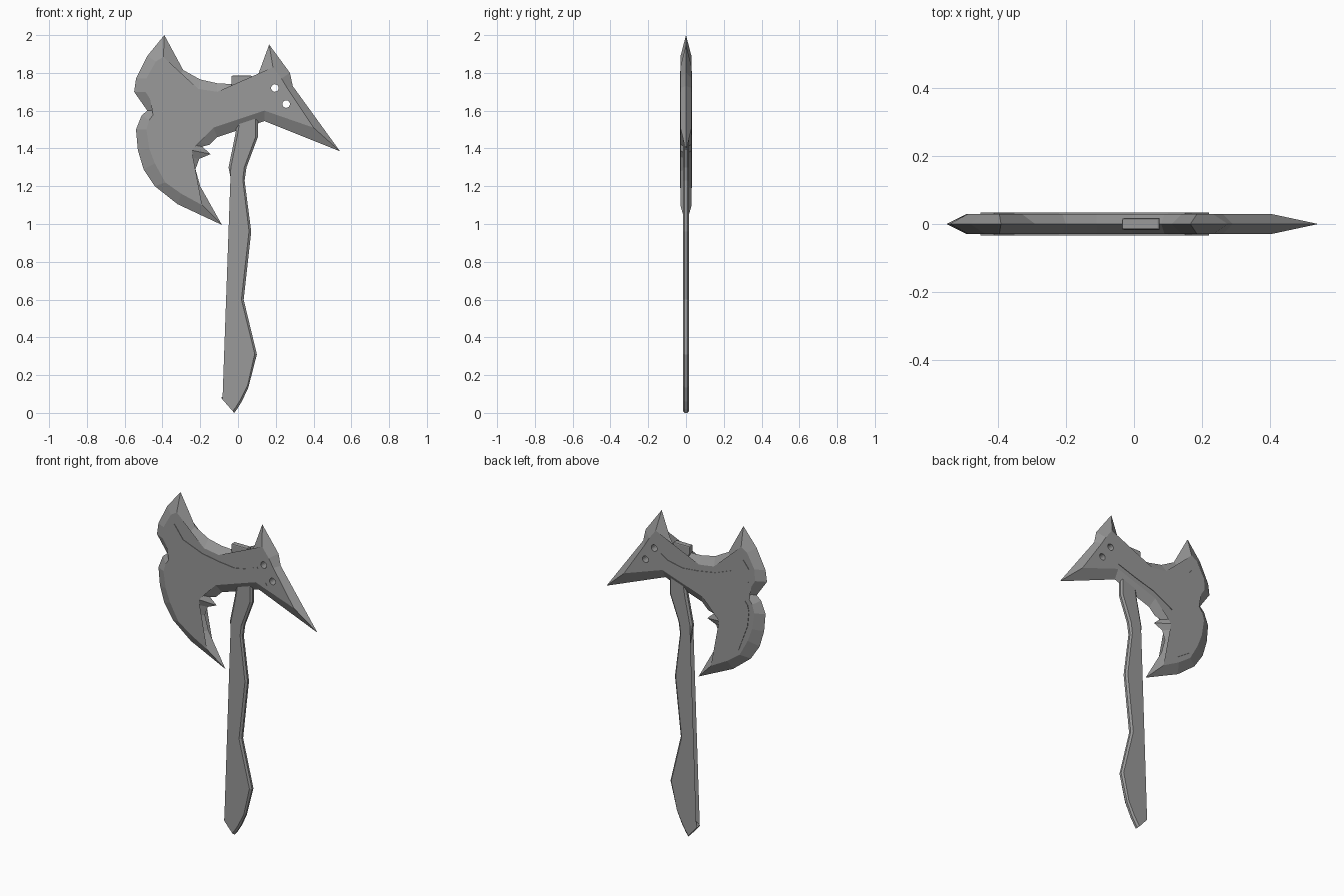
import bpy
import bmesh
from math import radians
from mathutils import Vector

default_cube = bpy.data.objects.get("Cube")
if default_cube:
    bpy.data.objects.remove(default_cube, do_unlink=True)


def make_material(name, colour):
    mat = bpy.data.materials.new(name)
    mat.use_nodes = True
    mat.diffuse_color = colour
    mat.node_tree.nodes["Principled BSDF"].inputs["Base Color"].default_value = colour
    return mat


grey = make_material("steel grey", (0.32, 0.32, 0.32, 1))


def finish(name, bm):
    """Turn a bmesh into a flat shaded object."""
    bmesh.ops.recalc_face_normals(bm, faces=bm.faces)
    mesh = bpy.data.meshes.new(name)
    bm.to_mesh(mesh)
    bm.free()
    mesh.materials.append(grey)
    obj = bpy.data.objects.new(name, mesh)
    bpy.context.scene.collection.objects.link(obj)
    return obj


def slab(name, layers):
    """Loft matching outlines (x, z in hundredths) stacked along y, capped at both ends."""
    bm = bmesh.new()
    rings = [[bm.verts.new((x / 100, y, z / 100)) for x, z in outline]
             for outline, y in layers]
    for low, high in zip(rings, rings[1:]):
        for i in range(len(low)):
            bm.faces.new((low[i - 1], low[i], high[i], high[i - 1]))
    caps = [bm.faces.new(rings[0]), bm.faces.new(rings[-1])]
    bmesh.ops.triangulate(bm, faces=caps)
    return finish(name, bm)


# Axe head: sharp outline in the middle plane, flat plateau on both sides
sharp_edge = [
    # top spike, saddle and rear horn
    (-39, 200), (-29, 181.5), (-20, 176.5), (-11, 174.5), (-2, 174), (8, 174.5),
    (11, 180), (16.5, 195), (27.5, 180), (29, 173), (54, 138.5),
    # underside and the two teeth
    (14, 154.5), (7, 152), (-11, 146), (-15, 142), (-19, 141), (-14.5, 137),
    # beard and lower point
    (-20.5, 134.5), (-22.5, 129), (-20, 120), (-8.5, 99.5),
    # cutting edge with its notch
    (-32, 110.5), (-44, 120), (-50, 129), (-53, 139), (-54, 150), (-51, 157.5),
    (-48, 160), (-55, 170), (-54, 177), (-48, 189),
]
plateau = [
    (-39.5, 188.5), (-33, 176.5), (-21, 171.5), (-11, 170), (0, 169), (9, 171),
    (14, 175), (18.5, 183), (23, 177), (26, 172), (40, 151),
    (14, 160), (5, 157), (-13, 151), (-24.5, 144), (-25, 142), (-24.5, 139),
    (-26.5, 135.5), (-28, 128), (-26, 119), (-19, 110),
    (-30, 116), (-38.5, 122), (-44, 132), (-47, 140), (-48.5, 150), (-47, 155),
    (-43, 160.5), (-49, 170), (-48.5, 177), (-43.5, 186),
]
HALF = 0.03
head = slab("axe_head", [(plateau, -HALF), (sharp_edge, 0), (plateau, HALF)])

# Two round holes through the rear horn
for hole_x, hole_z in ((0.195, 1.72), (0.255, 1.635)):
    bpy.ops.mesh.primitive_cylinder_add(vertices=16, radius=0.02, depth=0.3,
                                        location=(hole_x, 0, hole_z),
                                        rotation=(radians(90), 0, 0))
    cutter = bpy.context.object
    cutter.name = "hole_cutter"
    cutter.hide_render = True
    cutter.data.materials.append(grey)
    cut = head.modifiers.new("hole", "BOOLEAN")
    cut.operation = "DIFFERENCE"
    cut.solver = "EXACT"
    cut.object = cutter
    bpy.context.view_layer.objects.active = head
    bpy.ops.object.modifier_apply(modifier=cut.name)
    bpy.data.objects.remove(cutter, do_unlink=True)

# Slightly raised panel following the blade on both faces
panel = [
    (-41, 181), (-35, 173), (-22, 168), (-10, 166), (0, 165), (10, 167),
    (15, 170), (17, 166), (22, 160), (14, 163), (2, 159), (-12, 155),
    (-27, 147), (-28, 141), (-30, 135), (-31, 128), (-29, 119),
    (-38, 125), (-41, 133), (-44, 141), (-45, 150), (-44, 154),
    (-39, 160), (-45, 169), (-45, 176),
]
RAISED = HALF + 0.003
slab("blade_panel", [(panel, -RAISED), (panel, RAISED)])

# Crooked handle: pairs of left and right edge points, from top to bottom
stations = [
    ((0, 156), (10.5, 157)), ((-1.5, 147), (10.5, 146)), ((-5, 130), (4.5, 130)),
    ((-3, 120), (3.5, 123)), ((1.5, 97), (7, 96)), ((-2, 60), (3, 60)),
    ((3, 33), (10, 31)), ((2.5, 22), (5.5, 13.5)), ((-3, 12), (2, 6)),
    ((-6, 10), (-0.5, 2)), ((-9, 8), (-2, 0)),
]


def handle_outline(inset):
    """Walk down one side and up the other, pulled toward the centre line."""
    left, right = [], []
    for a, b in stations:
        a, b = Vector(a), Vector(b)
        step = (b - a).normalized() * inset
        left.append(tuple(a + step))
        right.append(tuple(b - step))
    return left + right[::-1]


rim, face = handle_outline(0), handle_outline(1.2)
slab("handle", [(face, -0.016), (rim, -0.007), (rim, 0.007), (face, 0.016)])

# Handle stub showing above the head, wider at the top
stub = [(-2.5, 165), (-2.5, 171), (-3.5, 174), (-3.5, 178.5), (7.5, 178.5),
        (7.5, 174), (6.5, 171), (6.5, 165)]
stub_top = slab("handle_top", [(stub, -0.017), (stub, 0.017)])
bevel = stub_top.modifiers.new("soft edges", "BEVEL")
bevel.width = 0.008
bevel.segments = 2
bevel.limit_method = "ANGLE"
bevel.angle_limit = radians(40)
